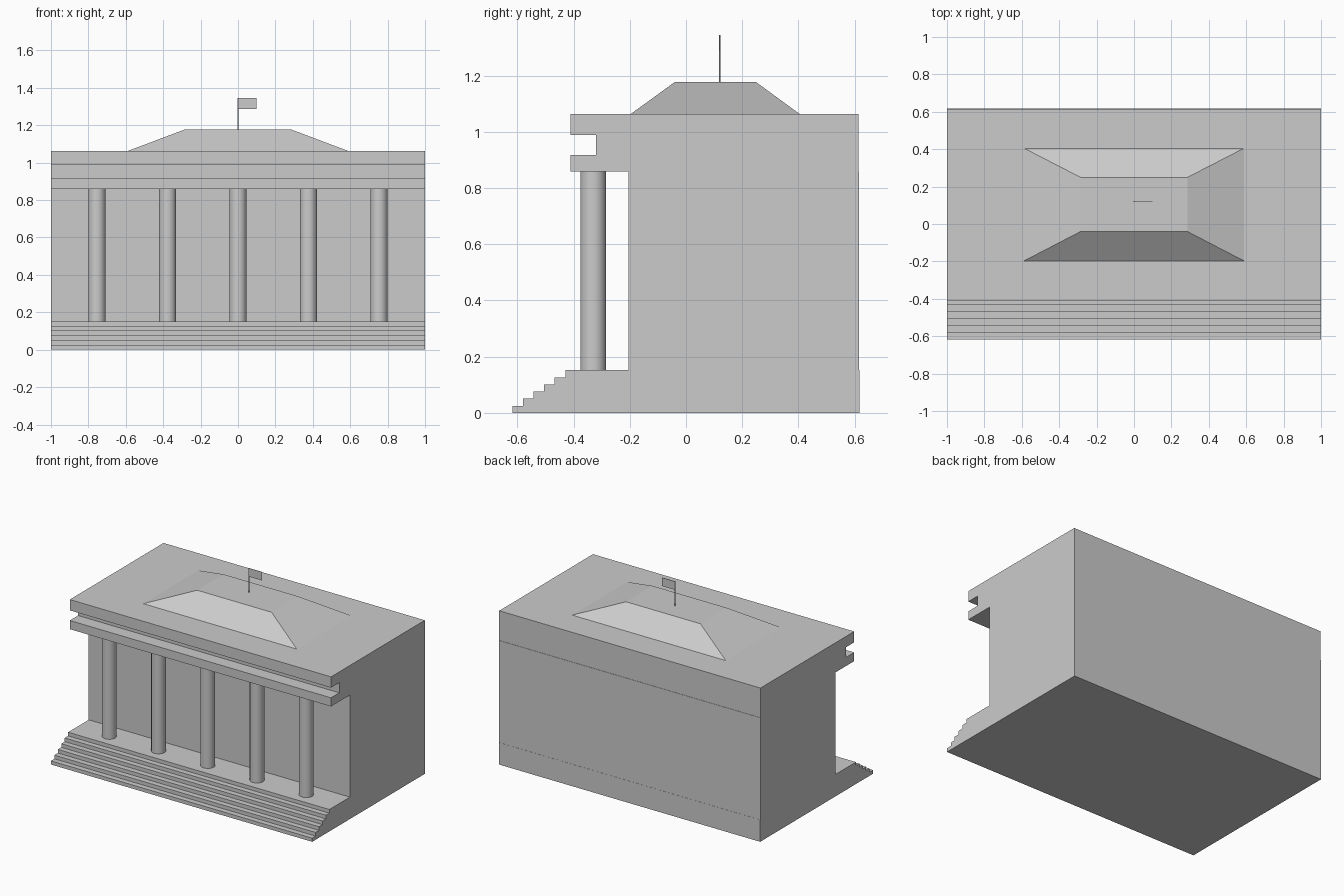
import bpy, bmesh

if "Cube" in bpy.data.objects:
    bpy.data.objects.remove(bpy.data.objects["Cube"])


def make_object(name, bm):
    bmesh.ops.recalc_face_normals(bm, faces=bm.faces)
    mesh = bpy.data.meshes.new(name)
    bm.to_mesh(mesh)
    bm.free()
    obj = bpy.data.objects.new(name, mesh)
    bpy.context.collection.objects.link(obj)
    return obj


def extrude_profile(name, points, half_width=1.0):
    """Sweep a (y, z) side profile across x."""
    bm = bmesh.new()
    face = bm.faces.new([bm.verts.new((-half_width, y, z)) for y, z in points])
    swept = bmesh.ops.extrude_face_region(bm, geom=[face])
    verts = [v for v in swept["geom"] if isinstance(v, bmesh.types.BMVert)]
    bmesh.ops.translate(bm, verts=verts, vec=(2 * half_width, 0, 0))
    return make_object(name, bm)


def box(name, x, y, z):
    bm = bmesh.new()
    bmesh.ops.create_cube(bm, size=1)
    for v in bm.verts:
        v.co = [r[0] if c < 0 else r[1] for c, r in zip(v.co, (x, y, z))]
    return make_object(name, bm)


def cylinder(name, x, y, z0, z1, radius, sides):
    bpy.ops.mesh.primitive_cylinder_add(vertices=sides, radius=radius, depth=z1 - z0,
                                        location=(x, y, (z0 + z1) / 2))
    obj = bpy.context.object
    obj.name = name
    bpy.ops.object.shade_smooth_by_angle()
    return obj


BACK = 0.617
BASE_TOP, WALL_TOP, ROOF_TOP = 0.152, 0.858, 1.063

# Stepped base, full depth
rise, tread, steps = BASE_TOP / 6, 0.0375, 6
profile = [(BACK, 0)]
for i in range(steps):
    y = -BACK + i * tread
    profile += [(y, i * rise), (y, (i + 1) * rise)]
profile.append((BACK, BASE_TOP))
extrude_profile("stepped_base", profile)

# Main hall
box("main_hall", (-1, 1), (-0.205, BACK - 0.001), (BASE_TOP, WALL_TOP))

# Grooved band over the columns, reaching to the back
extrude_profile("entablature", [
    (0.614, WALL_TOP), (-0.411, WALL_TOP), (-0.411, 0.918), (-0.321, 0.918),
    (-0.321, 0.988), (-0.411, 0.988), (-0.411, ROOF_TOP), (0.614, ROOF_TOP)])

# Columns
for i in range(5):
    cylinder(f"column_{i + 1}", (i - 2) * 0.377, -0.33, BASE_TOP, WALL_TOP, 0.046, 32)

# Hipped roof with a flat top
roof = box("hipped_roof", (-0.588, 0.588), (-0.197, 0.405), (ROOF_TOP, 1.177))
for v in roof.data.vertices:
    if v.co.z > 1.1:
        v.co.x = 0.285 if v.co.x > 0 else -0.285
        v.co.y = 0.249 if v.co.y > 0 else -0.04

# Flag and pole
cylinder("flag_pole", 0, 0.12, 1.177, 1.345, 0.003, 12)
box("flag", (0, 0.099), (0.1185, 0.1215), (1.287, 1.345))
